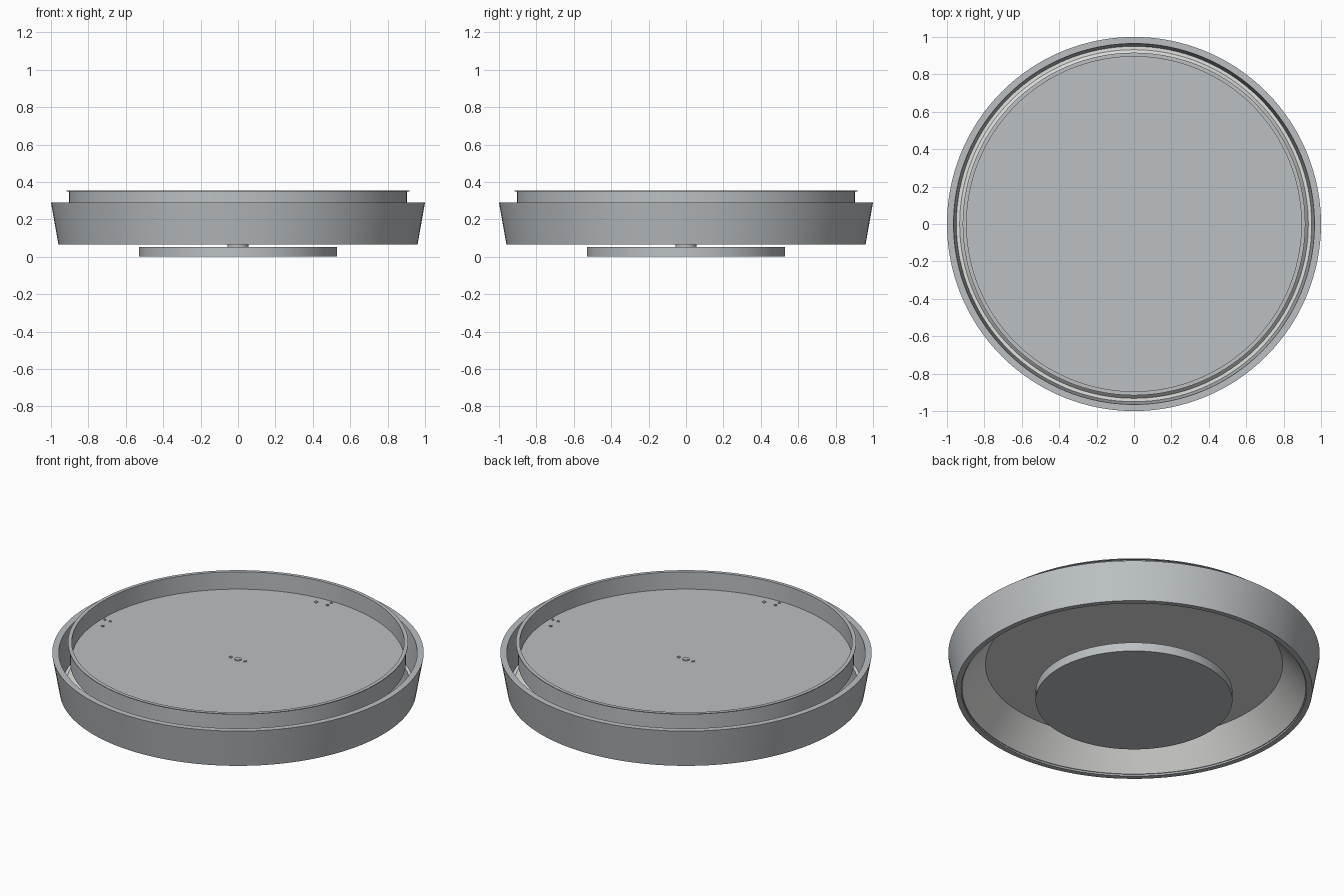
import bpy
import math
from mathutils import Matrix, Vector

SEGMENTS = 128

cube = bpy.data.objects.get("Cube")
if cube:
    bpy.data.objects.remove(cube, do_unlink=True)


def make_material(name, color):
    mat = bpy.data.materials.new(name)
    mat.use_nodes = True
    mat.diffuse_color = color
    mat.node_tree.nodes["Principled BSDF"].inputs["Base Color"].default_value = color
    return mat


metal = make_material("grey metal", (0.50, 0.53, 0.55, 1))
frosted = make_material("frosted white", (0.75, 0.75, 0.74, 1))


def finish(obj, mat):
    obj.data.materials.append(mat)
    bpy.ops.object.select_all(action="DESELECT")
    obj.select_set(True)
    bpy.context.view_layer.objects.active = obj
    bpy.ops.object.shade_smooth_by_angle(angle=math.radians(25))
    return obj


def lathe(name, profile, mat):
    """Spin a closed (radius, height) loop about the vertical axis."""
    count = len(profile)
    verts = []
    for i in range(SEGMENTS):
        a = math.tau * i / SEGMENTS
        verts += [(r * math.cos(a), r * math.sin(a), z) for r, z in profile]
    faces = []
    for i in range(SEGMENTS):
        near, far = i * count, (i + 1) % SEGMENTS * count
        for j in range(count):
            k = (j + 1) % count
            faces.append((near + j, far + j, far + k, near + k))
    mesh = bpy.data.meshes.new(name)
    mesh.from_pydata(verts, [], faces)
    obj = bpy.data.objects.new(name, mesh)
    bpy.context.collection.objects.link(obj)
    return finish(obj, mat)


def disc(name, radius, bottom, top, mat, x=0, y=0, sides=SEGMENTS):
    bpy.ops.mesh.primitive_cylinder_add(
        vertices=sides, radius=radius, depth=top - bottom,
        location=(x, y, (bottom + top) / 2))
    obj = bpy.context.object
    obj.name = name
    return finish(obj, mat)


# Flared outer skirt with an inward lip along the bottom
lathe("outer_skirt", [(0.93, 0.065), (0.96, 0.065), (1.0, 0.29),
                      (0.965, 0.29), (0.95, 0.075), (0.93, 0.075)], metal)

# Conical diffuser with a flange resting on the skirt lip
lathe("diffuser_cone", [(0.80, 0.222), (0.925, 0.075), (0.95, 0.075),
                        (0.95, 0.083), (0.932, 0.083), (0.807, 0.23),
                        (0.80, 0.23)], frosted)
disc("diffuser_plate", 0.803, 0.222, 0.232, frosted)

# Raised inner pan: thin wall, top flange and floor
lathe("pan_wall", [(0.895, 0.232), (0.904, 0.232), (0.904, 0.349),
                   (0.916, 0.349), (0.916, 0.353), (0.895, 0.353)], metal)
disc("pan_floor", 0.90, 0.234, 0.25, metal)

# Round base and its stem
disc("base_disc", 0.53, 0, 0.052, metal)
disc("base_stem", 0.057, 0.05, 0.225, metal, sides=48)

# Fasteners at the middle of the floor
disc("centre_cap", 0.019, 0.248, 0.256, metal, sides=24)
for side in (-1, 1):
    disc("centre_screw", 0.009, 0.248, 0.255, metal, x=side * 0.047, sides=16)

# Groups of three fasteners at each quarter of the floor edge
for quarter in range(4):
    turn = Matrix.Rotation(quarter * math.pi / 2, 3, "Z")
    for x, y, radius in ((0, -0.84, 0.007), (0, -0.875, 0.007), (0.073, -0.838, 0.009)):
        p = turn @ Vector((x, y, 0))
        disc("edge_screw", radius, 0.248, 0.255, metal, x=p.x, y=p.y, sides=16)
